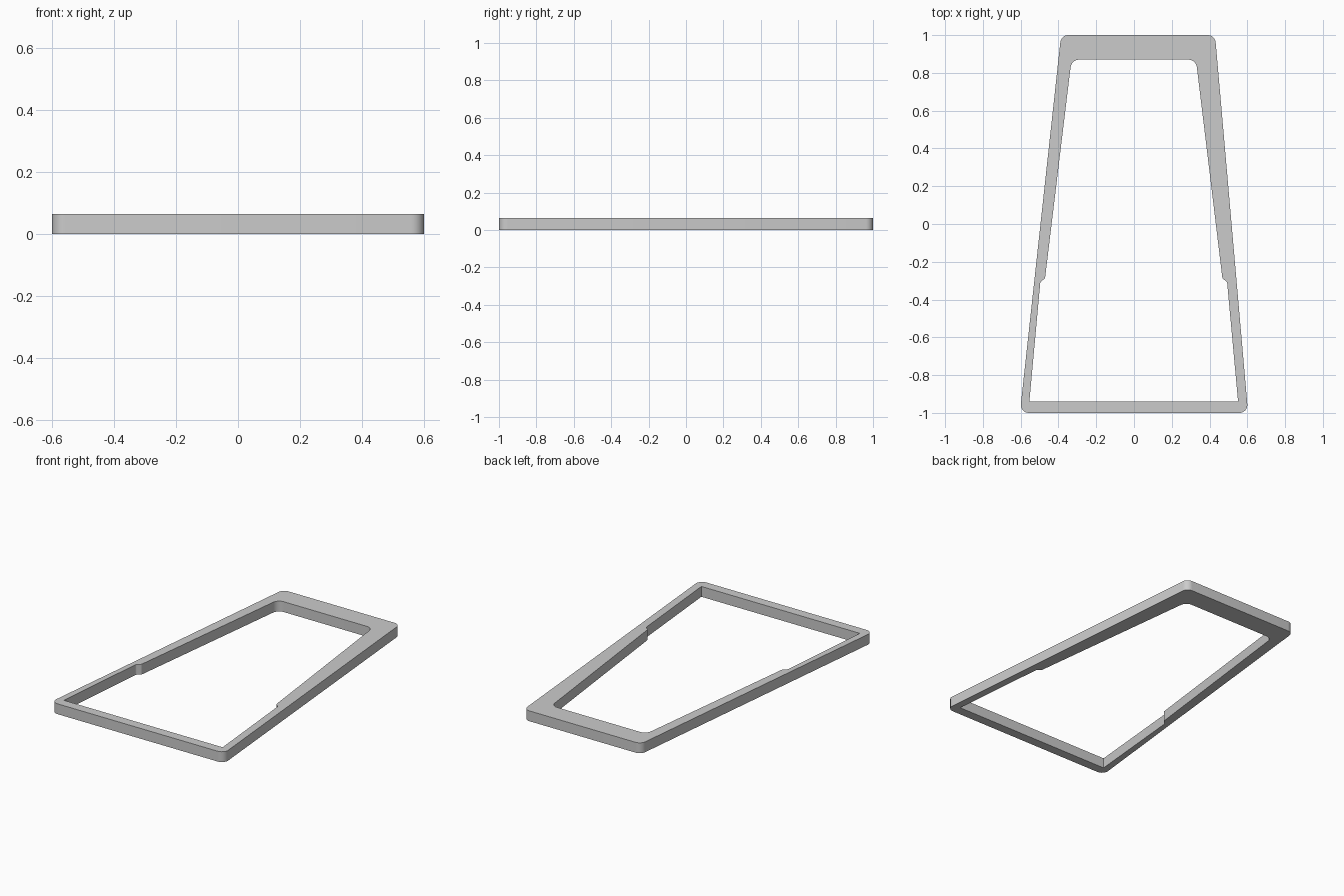
import bpy, bmesh, math
from mathutils import Vector

if "Cube" in bpy.data.objects:
    bpy.data.objects.remove(bpy.data.objects["Cube"])

HEIGHT = 0.065


def rounded(corners, steps=8):
    """Replace each (x, y, radius) corner with a tangent arc."""
    out = []
    n = len(corners)
    for i, (x, y, r) in enumerate(corners):
        p = Vector((x, y))
        if r == 0:
            out.append(p)
            continue
        a = (Vector(corners[i - 1][:2]) - p).normalized()
        b = (Vector(corners[(i + 1) % n][:2]) - p).normalized()
        half = a.angle(b) / 2
        centre = p + (a + b).normalized() * (r / math.sin(half))
        start = p + a * (r / math.tan(half)) - centre
        end = p + b * (r / math.tan(half)) - centre
        for k in range(steps + 1):
            t = k / steps
            d = start.normalized().slerp(end.normalized(), t)
            out.append(centre + d * r)
    return out


# Outer outline: slightly lopsided trapezoid with rounded corners
outer = rounded([(-0.604, -1, 0.042), (0.604, -1, 0.042),
                 (0.429, 1, 0.042), (-0.386, 1, 0.042)])

# Opening: symmetric, with a small rounded step in each side
right = [(0.551, -0.94, 0), (0.493, -0.308, 0.012),
         (0.468, -0.287, 0.015), (0.328, 0.87, 0.045)]
left = [(-x - 0.003, y, r) for x, y, r in reversed(right)]
inner = rounded(right + left)

# Frame: fill between the outlines, then extrude
bm = bmesh.new()
edges = []
for loop in (outer, inner):
    vs = [bm.verts.new((p.x, p.y, 0)) for p in loop]
    edges += [bm.edges.new((vs[i - 1], vs[i])) for i in range(len(vs))]
bmesh.ops.triangle_fill(bm, edges=edges, use_beauty=True)
ext = bmesh.ops.extrude_face_region(bm, geom=bm.faces[:], use_keep_orig=True)
top = [g for g in ext["geom"] if isinstance(g, bmesh.types.BMVert)]
bmesh.ops.translate(bm, verts=top, vec=(0, 0, HEIGHT))
bmesh.ops.recalc_face_normals(bm, faces=bm.faces[:])

mesh = bpy.data.meshes.new("tapered_frame")
bm.to_mesh(mesh)
bm.free()
frame = bpy.data.objects.new("tapered_frame", mesh)
bpy.context.collection.objects.link(frame)
bpy.context.view_layer.objects.active = frame
frame.select_set(True)
bpy.ops.object.shade_smooth_by_angle(angle=math.radians(30))
